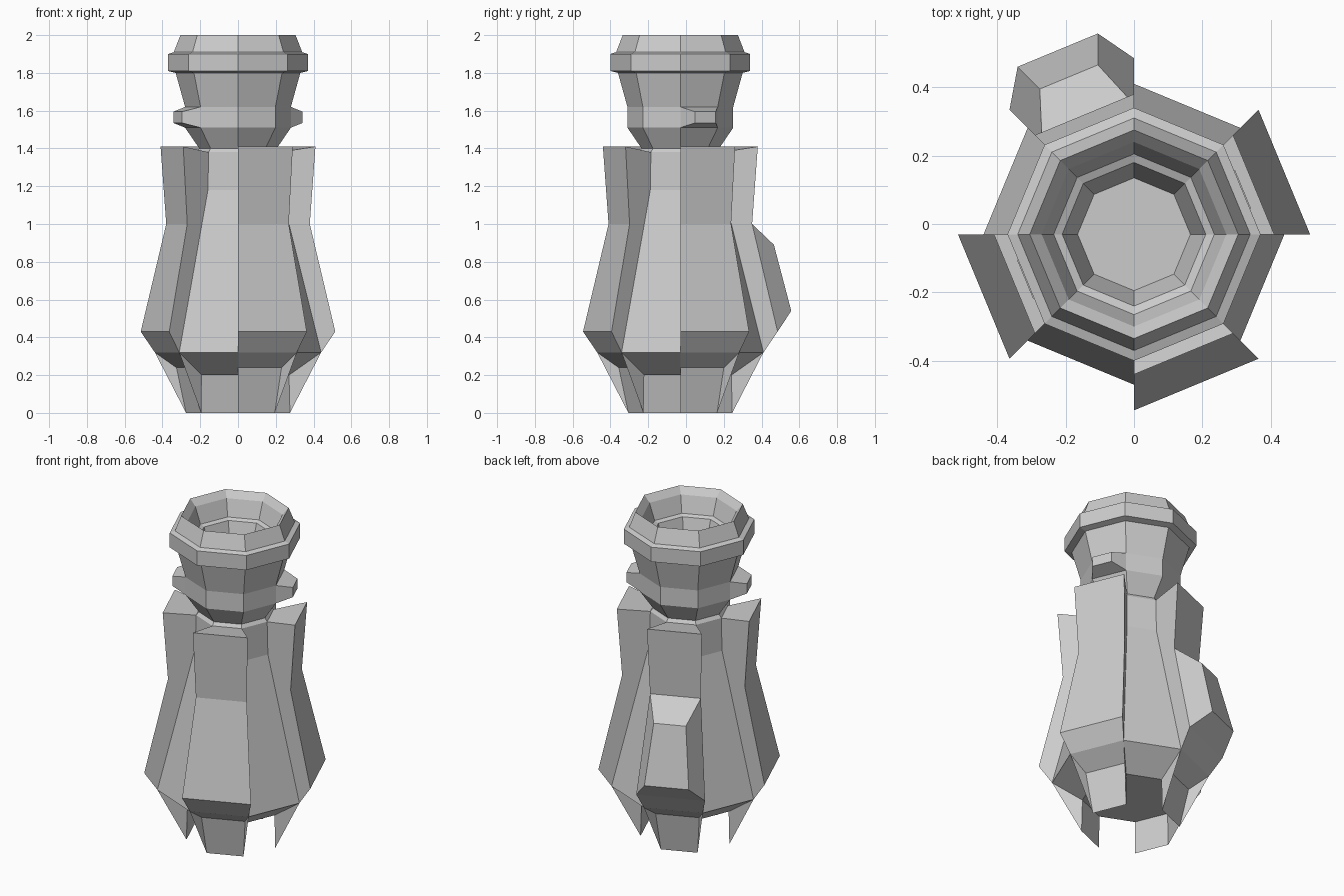
import bpy, bmesh
from math import cos, sin, radians

if "Cube" in bpy.data.objects:
    bpy.data.objects.remove(bpy.data.objects["Cube"])

CY = -0.03          # axis of the octagonal body


def pt(r, z, deg):
    a = radians(deg)
    return (r * cos(a), CY + r * sin(a), z)


def pad_pt(apothem, t, z, deg):
    # point at a distance along a face direction, shifted sideways by t
    a = radians(deg)
    return (apothem * cos(a) - t * sin(a), CY + apothem * sin(a) + t * cos(a), z)


def make(name, polys):
    bm = bmesh.new()
    for p in polys:
        bm.faces.new([bm.verts.new(c) for c in p])
    bmesh.ops.remove_doubles(bm, verts=bm.verts[:], dist=1e-4)
    bmesh.ops.recalc_face_normals(bm, faces=bm.faces[:])
    me = bpy.data.meshes.new(name)
    bm.to_mesh(me)
    bm.free()
    ob = bpy.data.objects.new(name, me)
    bpy.context.collection.objects.link(ob)
    return ob


def lathe(name, prof):
    # eight-sided turned shape, capped at both profile ends
    polys = []
    for k in range(8):
        a, b = 45 * k, 45 * k + 45
        for (r0, z0), (r1, z1) in zip(prof, prof[1:]):
            polys.append([pt(r0, z0, a), pt(r0, z0, b), pt(r1, z1, b), pt(r1, z1, a)])
    for r, z in (prof[0], prof[-1]):
        polys.append([pt(r, z, 45 * k) for k in range(8)])
    return make(name, polys)


def frustum(name, base, tip):
    # open-backed raised block between two quads
    polys = [tip]
    for i in range(4):
        j = (i + 1) % 4
        polys.append([base[i], base[j], tip[j], tip[i]])
    polys.append(base[::-1])
    return make(name, polys)


# body, neck, collar and hollow mouth in one profile
lathe("bottle_body", [
    (.27, .20), (.44, .32), (.225, 1.18), (.22, 1.38), (.205, 1.40),
    (.28, 1.51), (.28, 1.62), (.33, 1.80), (.37, 1.81), (.37, 1.90),
    (.34, 1.91), (.305, 2.0), (.27, 1.96), (.235, 1.86), (.21, 1.85), (.165, 1.70)])

# four fins ending in pointed legs, each over one octagon side
inner = [(.27, .20), (.44, .32), (.225, 1.18), (.22, 1.38)]
outer = [(.22, 1.38), (.41, 1.41), (.38, 1.0), (.515, .43), (.44, .32)]
leg = [(.44, .32), (.33, .26), (.275, 0), (.27, .20)]
for n, name in enumerate(("right_fin", "back_fin", "left_fin", "front_fin")):
    a, b = 90 * n, 90 * n + 45
    strips = list(zip(outer, outer[1:])) + list(zip(leg, leg[1:]))
    polys = [[pt(*p, a), pt(*p, b), pt(*q, b), pt(*q, a)] for p, q in strips]
    for ang in (a, b):
        polys.append([pt(*p, ang) for p in outer + [(.225, 1.18)]])
        polys.append([pt(*p, ang) for p in ((.44, .32), (.275, 0), (.33, .26))])
        polys.append([pt(*p, ang) for p in ((.33, .26), (.275, 0), (.27, .20))])
    make(name, polys)

# raised block on the back fin
frustum("back_block",
        [pt(.38, 1.0, 90), pt(.38, 1.0, 135), pt(.515, .43, 135), pt(.515, .43, 90)],
        [pad_pt(.498, -.092, .89, 112.5), pad_pt(.498, .092, .89, 112.5),
         pad_pt(.583, .127, .54, 112.5), pad_pt(.583, -.127, .54, 112.5)])

# two lugs on the neck
for name, d in (("right_lug", 22.5), ("left_lug", 202.5)):
    frustum(name,
            [pt(.28, 1.62, d - 22.5), pt(.28, 1.62, d + 22.5),
             pt(.28, 1.51, d + 22.5), pt(.28, 1.51, d - 22.5)],
            [pad_pt(.345, -.06, 1.595, d), pad_pt(.345, .06, 1.595, d),
             pad_pt(.345, .06, 1.535, d), pad_pt(.345, -.06, 1.535, d)])
